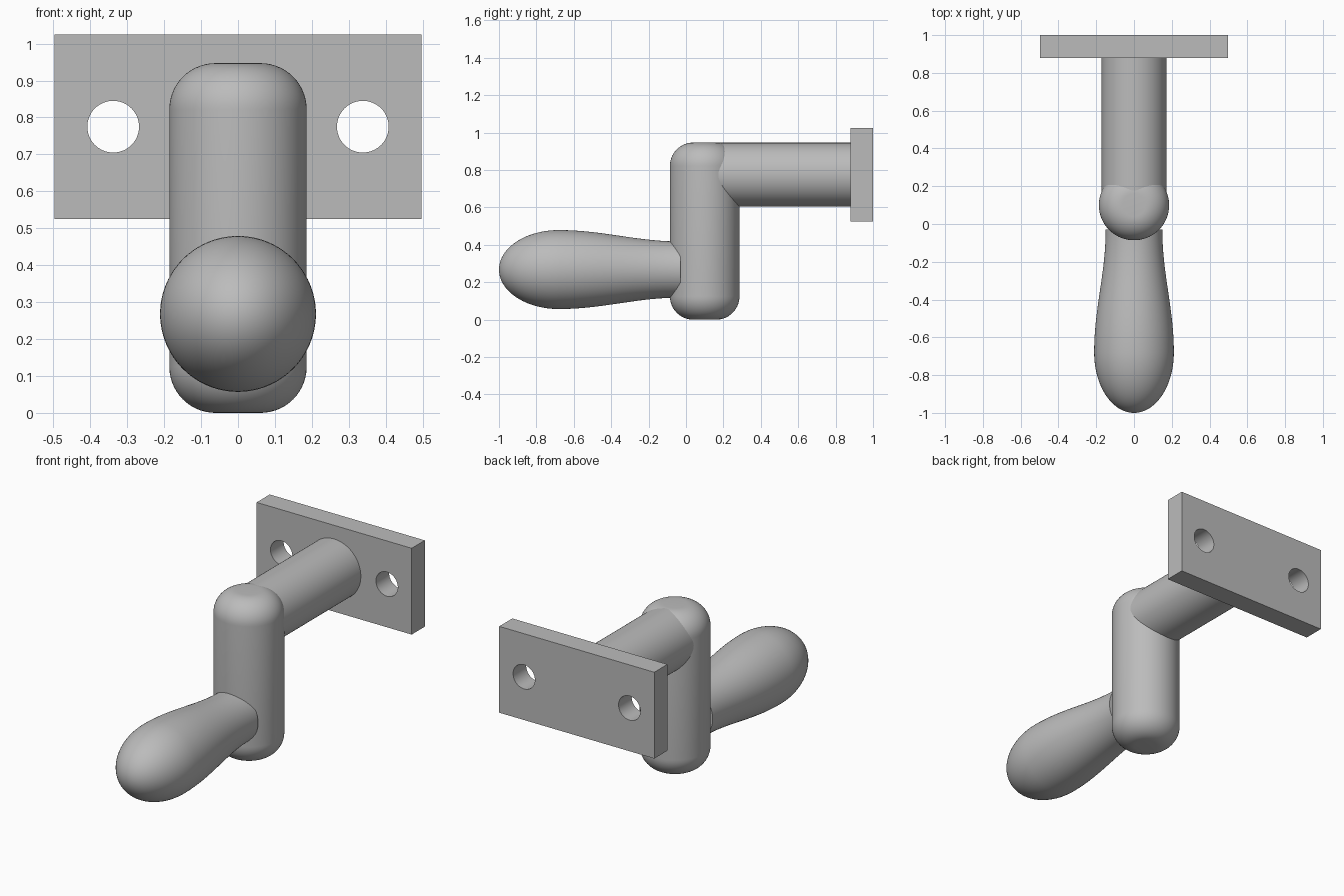
import bpy
import bmesh
from math import pi, sin, cos, radians
from mathutils import Matrix, Vector

cube = bpy.data.objects.get("Cube")
if cube:
    bpy.data.objects.remove(cube, do_unlink=True)

# One plain grey for the whole crank
grey = bpy.data.materials.new("plain_grey")
grey.use_nodes = True
colour = (0.5, 0.5, 0.5, 1)
grey.diffuse_color = colour
grey.node_tree.nodes["Principled BSDF"].inputs["Base Color"].default_value = colour

TO_FRONT = Matrix.Rotation(pi / 2, 4, "X")   # local z points to -y


def finish(obj, name):
    obj.name = obj.data.name = name
    obj.data.materials.append(grey)
    bpy.ops.object.select_all(action="DESELECT")
    obj.select_set(True)
    bpy.context.view_layer.objects.active = obj
    bpy.ops.object.shade_smooth_by_angle(angle=radians(35))
    return obj


def lathe(name, profile, location, turn=Matrix(), steps=96):
    """Spin (radius, height) points about local z, then place the solid."""
    bm = bmesh.new()
    verts = [bm.verts.new((r, 0, h)) for r, h in profile]
    edges = [bm.edges.new(pair) for pair in zip(verts, verts[1:])]
    bmesh.ops.spin(bm, geom=verts + edges, cent=(0, 0, 0), axis=(0, 0, 1),
                   angle=2 * pi, steps=steps, use_duplicate=False)
    bmesh.ops.remove_doubles(bm, verts=bm.verts, dist=1e-5)
    bmesh.ops.recalc_face_normals(bm, faces=bm.faces)
    bm.transform(Matrix.Translation(Vector(location)) @ turn)
    mesh = bpy.data.meshes.new(name)
    bm.to_mesh(mesh)
    bm.free()
    obj = bpy.data.objects.new(name, mesh)
    bpy.context.collection.objects.link(obj)
    return finish(obj, name)


# Upright arm with rounded ends
radius, height, fillet, n = 0.186, 0.947, 0.125, 14
arcs = [i * pi / 2 / n for i in range(n + 1)]
bottom = [(radius - fillet + fillet * sin(a), fillet - fillet * cos(a)) for a in arcs]
top = [(r, height - h) for r, h in reversed(bottom)]
lathe("crank_arm", [(0, 0)] + bottom + top + [(0, height)], (0, 0.1, 0))

# Straight shaft running back into the mounting plate
lathe("shaft", [(0, 0), (0.171, 0), (0.171, 0.8), (0, 0.8)], (0, 0.9, 0.775), TO_FRONT)

# Pear-shaped grip: slim neck swelling to an elliptical tip
neck, belly, swell, tip = 0.15, 0.211, 0.65, 0.32
grip = [(0, 0)]
for i in range(25):
    t = i / 24
    grip.append((neck + (belly - neck) * (1 - cos(pi * t)) / 2, swell * t))
for i in range(1, 25):
    a = i / 24 * pi / 2
    grip.append((belly * cos(a) if i < 24 else 0, swell + tip * sin(a)))
lathe("handle_grip", grip, (0, -0.03, 0.268), TO_FRONT)

# Mounting plate with two bolt holes
bpy.ops.mesh.primitive_cube_add(size=1, location=(0, 0.94, 0.775))
plate = bpy.context.object
plate.scale = (0.994, 0.12, 0.5)
bpy.ops.object.transform_apply(location=True, rotation=True, scale=True)
for side in (-1, 1):
    bpy.ops.mesh.primitive_cylinder_add(vertices=64, radius=0.07, depth=0.4,
                                        location=(side * 0.338, 0.94, 0.775),
                                        rotation=(pi / 2, 0, 0))
    cutter = bpy.context.object
    cutter.name = "bolt_hole_cutter"
    cutter.hide_render = True
    hole = plate.modifiers.new("bolt_hole", "BOOLEAN")
    hole.operation = "DIFFERENCE"
    hole.solver = "EXACT"
    hole.object = cutter
    bpy.context.view_layer.objects.active = plate
    bpy.ops.object.modifier_apply(modifier=hole.name)
    bpy.data.objects.remove(cutter, do_unlink=True)
finish(plate, "mounting_plate")
